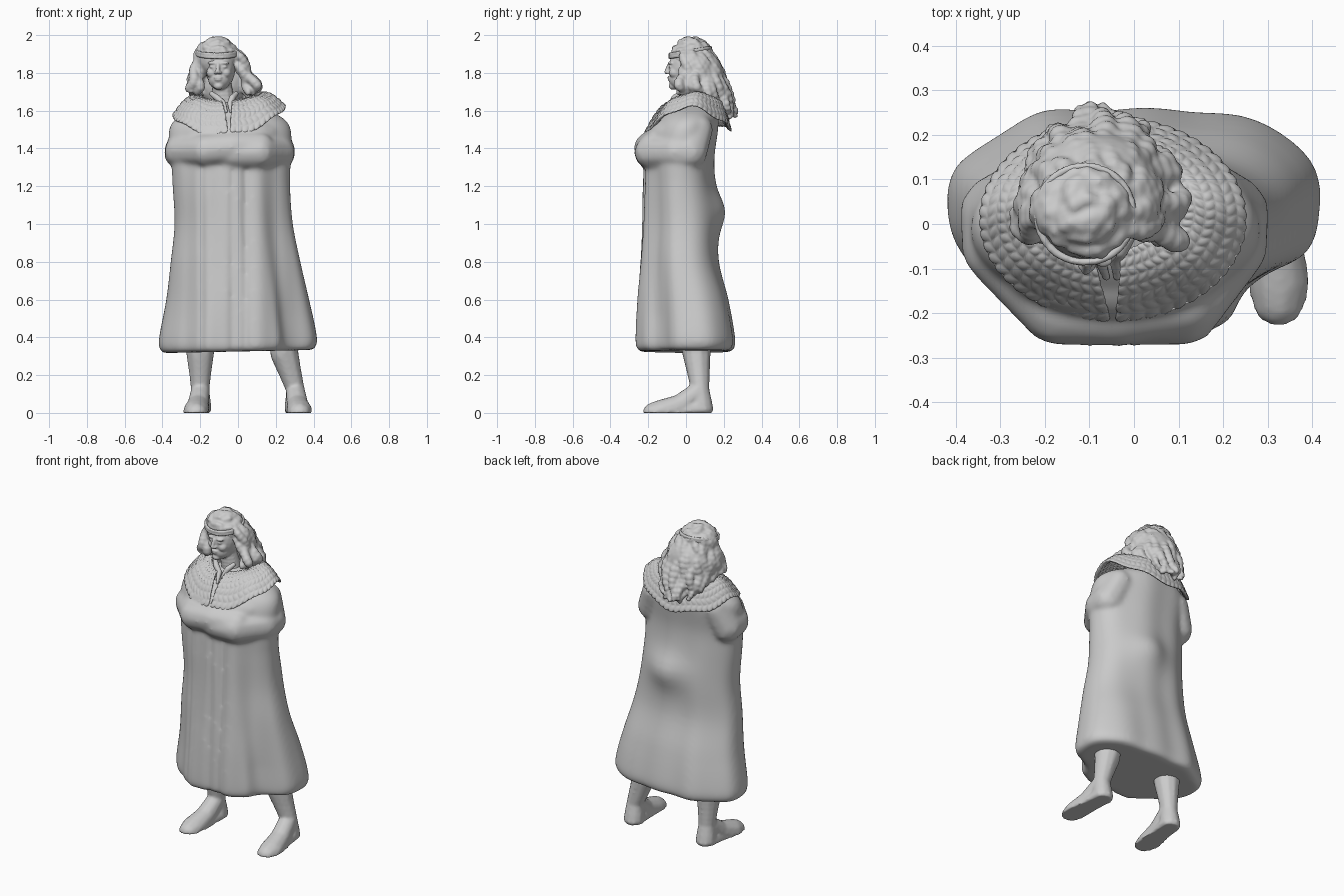
import bpy, bmesh, math, random
from mathutils import Vector, Matrix

if "Cube" in bpy.data.objects:
    bpy.data.objects.remove(bpy.data.objects["Cube"])
random.seed(4)


def unit_ball(sub):
    b = bmesh.new()
    bmesh.ops.create_icosphere(b, subdivisions=sub, radius=1)
    b.verts.index_update()
    data = [v.co.copy() for v in b.verts], [[v.index for v in f.verts] for f in b.faces]
    b.free()
    return data


BALLS = {s: unit_ball(s) for s in (2, 3)}


def finish(bm, name, voxel=None, smooth=0, factor=0.5):
    me = bpy.data.meshes.new(name)
    for f in bm.faces:
        f.smooth = True
    bm.to_mesh(me)
    bm.free()
    ob = bpy.data.objects.new(name, me)
    bpy.context.collection.objects.link(ob)
    if voxel:
        m = ob.modifiers.new("fuse", 'REMESH')
        m.mode, m.voxel_size, m.use_smooth_shade = 'VOXEL', voxel, True
    if smooth:
        m = ob.modifiers.new("soften", 'SMOOTH')
        m.factor, m.iterations = factor, smooth
    return ob


def blob(bm, c, r, sub=3):
    co, faces = BALLS[sub]
    vs = [bm.verts.new((c[0] + p.x * r[0], c[1] + p.y * r[1], c[2] + p.z * r[2])) for p in co]
    for f in faces:
        bm.faces.new([vs[i] for i in f])


def chain(bm, pts, n=8):
    """Row of overlapping balls through (x, y, z, radius) points."""
    blob(bm, pts[0][:3], (pts[0][3],) * 3, 2)
    for a, b in zip(pts, pts[1:]):
        for i in range(1, n + 1):
            p = [u + (v - u) * i / n for u, v in zip(a, b)]
            blob(bm, p[:3], (p[3],) * 3, 2)


def spline(pts, n, closed=True):
    """Smooth curve through points of any dimension."""
    out, k = [], len(pts)
    for i in range(k if closed else k - 1):
        idx = [(i + j) % k if closed else min(max(i + j, 0), k - 1) for j in (-1, 0, 1, 2)]
        a, b, c, d = (Vector(pts[q]) for q in idx)
        for s in range(n):
            t = s / n
            out.append(0.5 * (2 * b + (c - a) * t + (2 * a - 5 * b + 4 * c - d) * t * t
                              + (3 * b - a - 3 * c + d) * t ** 3))
    return out if closed else out + [Vector(pts[-1])]


# coat: hem outline scaled to a box at each level, with pleats and back folds
hem = spline([(.42, .06), (.40, .14), (.33, .2), (.22, .24), (.1, .25), (-.05, .25),
              (-.18, .25), (-.28, .21), (-.4, .13), (-.42, .03), (-.385, -.07),
              (-.28, -.18), (-.15, -.275), (-.02, -.265), (.06, -.28), (.2, -.24),
              (.26, -.14), (.39, -.06)], 12)
levels = spline([(.325, -.385, .385, -.235, .225), (.34, -.41, .41, -.262, .25),
                 (.40, -.417, .417, -.268, .255), (.6, -.38, .377, -.26, .22),
                 (.8, -.357, .332, -.245, .17), (1.0, -.337, .292, -.235, .165),
                 (1.2, -.347, .277, -.23, .152), (1.35, -.355, .28, -.22, .148),
                 (1.5, -.365, .28, -.18, .168), (1.57, -.31, .225, -.14, .168),
                 (1.62, -.2, .1, -.08, .14), (1.65, -.1, 0, 0, .1)], 5, False)
bm = bmesh.new()
rings = []
for z, x0, x1, y0, y1 in levels:
    w = min(1, max(0, (z - .5) / 1.0))
    ring = []
    for p in hem:
        nx, ny = p.x / .42, p.y / (.25 if p.y > 0 else .28)
        a = math.atan2(ny, nx)
        nx, ny = nx + (math.cos(a) - nx) * w, ny + (math.sin(a) - ny) * w
        x, y = (x0 + x1) / 2 + nx * (x1 - x0) / 2, (y0 + y1) / 2 + ny * (y1 - y0) / 2
        if ny < -.3 and z < 1.4:
            y += .006 * math.sin(x * 42) * min(1, (-.3 - ny) * 4)
            y += sum(.016 * math.exp(-((x - g) / .014) ** 2) for g in (-.19, -.03, .04))
        if ny > .3:
            y += .045 * math.exp(-((x - .03) / .14) ** 2 - ((z - 1.07) / .1) ** 2)
            y += .006 * math.sin(x * 25 + 1) * (ny - .3)
        tilt = .022 * x * max(0, (.7 - z) / .4)
        ring.append(bm.verts.new((x, y, z + tilt)))
    rings.append(ring)
for a, b in zip(rings, rings[1:]):
    for i in range(len(a)):
        j = (i + 1) % len(a)
        bm.faces.new((a[i], a[j], b[j], b[i]))
bm.faces.new(rings[0][::-1])
bm.faces.new(rings[-1])
blob(bm, (-.04, -.07, 1.475), (.27, .145, .105))
# folded sleeves, fused into the coat
chain(bm, [(-.25, .06, 1.5, .085), (-.30, .02, 1.38, .095), (-.30, -.05, 1.385, .09),
           (-.17, -.185, 1.39, .09), (-.03, -.192, 1.405, .085), (.12, -.18, 1.415, .07)])
chain(bm, [(.165, .06, 1.5, .085), (.212, .02, 1.38, .095), (.212, -.05, 1.38, .09),
           (.11, -.185, 1.38, .09), (.0, -.19, 1.375, .085), (-.15, -.165, 1.36, .06)])
finish(bm, "coat", .011, 14)


# legs with feet, flattened at the sole
def leg(name, top, ankle, toe):
    bm = bmesh.new()
    chain(bm, [(top, .05, .45, .09), (top, .055, .32, .077),
               ((top + ankle) / 2, .065, .22, .062), (ankle, .075, .12, .05),
               (ankle, .082, .045, .06)])
    mid = (ankle + toe) / 2
    chain(bm, [(ankle, .06, .11, .053), (mid, -.03, .04, .06), (toe, -.13, .0, .072),
               (toe, -.17, -.005, .062)])
    chain(bm, [(ankle, .085, .02, .062), (mid, -.03, .0, .062), (toe, -.13, .0, .072)])
    for v in bm.verts:
        v.co.z = max(0, v.co.z)
    finish(bm, name, .009, 5)


leg("right_leg", -.20, -.20, -.222)
leg("left_leg", .245, .305, .325)

# quilted collar: every cell becomes a raised tile
bm = bmesh.new()
N, R = 52, 8
grid = []
for j in range(R + 1):
    t = j / R
    gap = .2 * (1 - t) ** 1.6 + .006
    row = []
    for i in range(N + 1):
        a = -math.pi / 2 + gap + (2 * math.pi - 2 * gap) * i / N
        a += (.025 if j % 2 else -.025) * (0 < i < N)
        c, s = math.cos(a), math.sin(a)
        inner = Vector((-.06 + .125 * c, .045 + .105 * s, 1.675 + .02 * s))
        drop = .125 if s < 0 else .10
        outer = Vector((-.047 + .302 * c, .01 + .23 * s,
                        1.595 + .025 * c - drop * abs(s) ** 1.5 + .010 * math.sin(7 * a)))
        p = inner.lerp(outer, t)
        p.z += .045 * math.sin(math.pi * t)
        row.append(bm.verts.new(p))
    grid.append(row)
for j in range(R):
    for i in range(N):
        bm.faces.new((grid[j][i], grid[j + 1][i], grid[j + 1][i + 1], grid[j][i + 1]))
bmesh.ops.recalc_face_normals(bm, faces=bm.faces)
if sum(f.normal.z for f in bm.faces) < 0:
    bmesh.ops.reverse_faces(bm, faces=bm.faces)
bmesh.ops.inset_individual(bm, faces=bm.faces[:], thickness=.003, depth=.006)
collar = finish(bm, "quilted_collar")
m = collar.modifiers.new("thickness", 'SOLIDIFY')
m.thickness, m.offset = .025, -1
m = collar.modifiers.new("round", 'SUBSURF')
m.levels = m.render_levels = 1

# shirt collar tabs at the throat
for side in (-1, 1):
    bm = bmesh.new()
    chain(bm, [(-.075 + side * .065, -.03, 1.69, .014), (-.07 + side * .04, -.06, 1.668, .018),
               (-.06 + side * .018, -.075, 1.64, .016), (-.05 + side * .012, -.12, 1.595, .009)])
    finish(bm, "shirt_tab_" + ("right" if side < 0 else "left"), .005, 3)

# head, face and neck
bm = bmesh.new()
hx = -.092
chain(bm, [(-.07, .05, 1.58, .065), (-.09, .025, 1.75, .052)])
blob(bm, (hx, .005, 1.825), (.078, .097, .115))
blob(bm, (hx, -.028, 1.765), (.060, .063, .055))
blob(bm, (hx, -.068, 1.73), (.026, .024, .020))
chain(bm, [(hx, -.090, 1.845, .010), (hx, -.104, 1.805, .0125)], 5)
for side in (-1, 1):
    blob(bm, (hx + side * .032, -.076, 1.852), (.026, .017, .009))
    blob(bm, (hx + side * .031, -.077, 1.832), (.017, .012, .008))
    blob(bm, (hx + side * .038, -.055, 1.80), (.028, .030, .028))
    blob(bm, (hx + side * .012, -.095, 1.801), (.010, .010, .008))
blob(bm, (hx, -.088, 1.776), (.024, .012, .006))
blob(bm, (hx, -.087, 1.764), (.020, .012, .007))
turn = Matrix.Rotation(math.radians(-8), 3, 'Z')
bmesh.ops.rotate(bm, cent=(hx, .01, 1.8), matrix=turn, verts=bm.verts)
finish(bm, "head", .005, 4)

# hair: cap, curls on top and thick wavy locks falling over the collar
bm = bmesh.new()
cap = Vector((-.112, .03, 1.875))
blob(bm, cap, (.110, .108, .106))
blob(bm, (-.085, .12, 1.76), (.13, .085, .14))
for i in range(46):
    a, e = random.uniform(0, 2 * math.pi), random.uniform(.3, 1.4)
    d = Vector((math.cos(a) * math.cos(e), math.sin(a) * math.cos(e), math.sin(e)))
    side = Vector((-math.sin(a), math.cos(a), 0)) * .03
    chain(bm, [(*(cap + d * .092 - side), .018), (*(cap + d * .104), .019),
               (*(cap + d * .106 + side * .6), .008)], 2)
for layer in (0, 1):
    count = 24 + 4 * layer
    for i in range(count):
        a = math.radians(-14 + 208 * i / (count - 1) + random.uniform(-3, 3))
        c, s = math.cos(a), math.sin(a)
        b, k = max(0, s), random.uniform(.92, 1.08)
        ph = random.uniform(0, 6)
        key = spline([(.075, .07, 1.935, .02), (.112, .105, 1.885, .024),
                      (.138, .15, 1.805, .027), (.165 * k, .195, 1.735 - .05 * b, .027),
                      (.158 * k, .235, 1.705 - .125 * b * k, .014)], 4, False)
        pts = []
        for q, (rx, ry, z, r) in enumerate(key):
            wob = .014 * math.sin(ph + q * .8)
            out = .010 * math.cos(ph + q * .9) - .02 * layer
            cx = -.112 + .035 * min(1, q / 12)
            pts.append((cx + c * (rx + out) - s * wob, .025 + s * (ry + out) + c * wob,
                        z - .012 * layer, r))
        chain(bm, pts, 1)
finish(bm, "hair", .007, 2)

# headband lying close to the hair
bm = bmesh.new()
for dz in (-.009, .009):
    band = []
    for i in range(49):
        a = 2 * math.pi * i / 48
        band.append((-.110 + .108 * math.cos(a), .022 + .108 * math.sin(a),
                     1.908 + dz + .018 * math.sin(a), .010))
    chain(bm, band, 1)
finish(bm, "headband", .006, 3)
